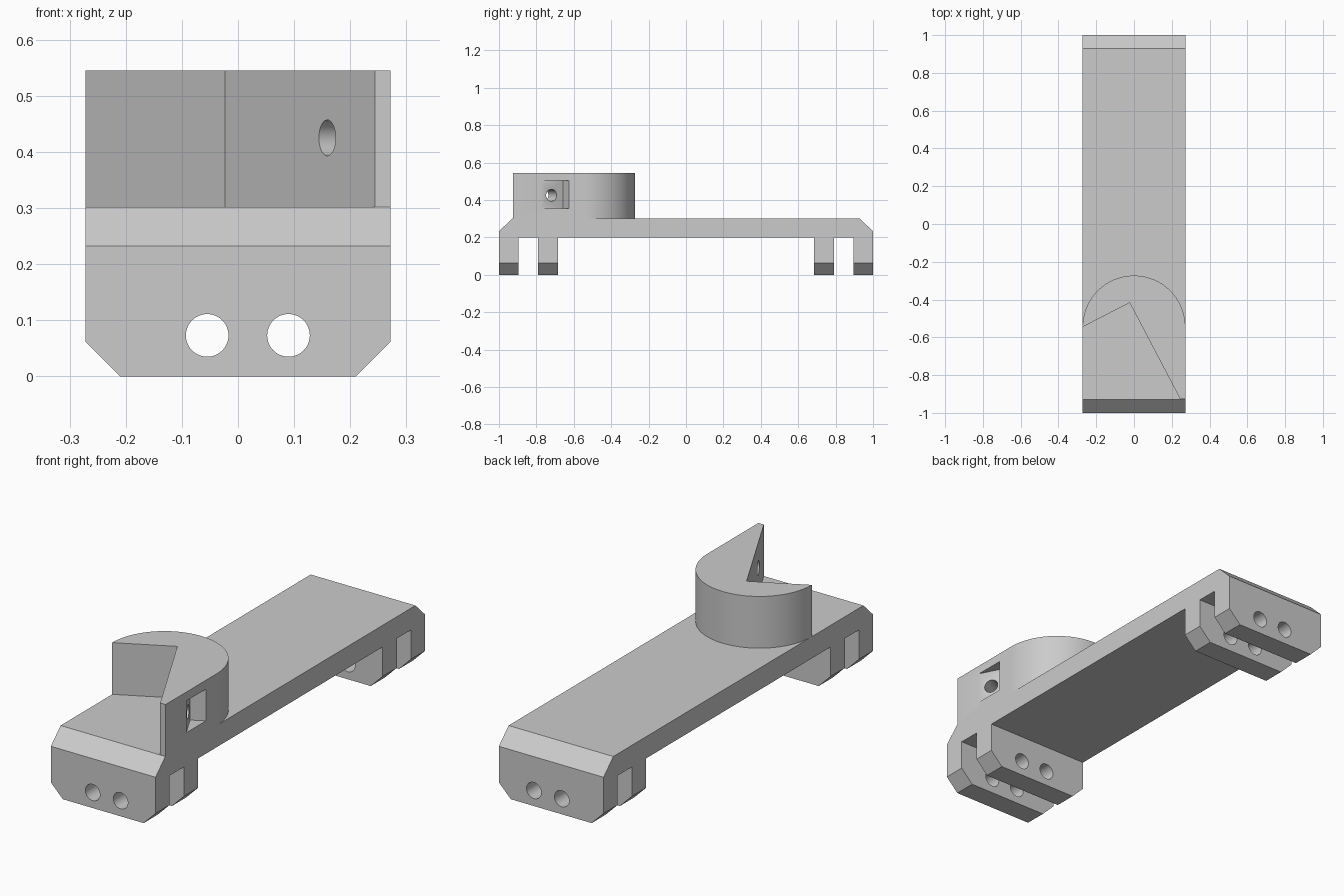
import bpy, bmesh, math
from mathutils import Vector

cube = bpy.data.objects.get("Cube")
if cube:
    bpy.data.objects.remove(cube, do_unlink=True)

grey = bpy.data.materials.new("light grey")
grey.use_nodes = True
colour = (0.6, 0.6, 0.6, 1)
grey.diffuse_color = colour
grey.node_tree.nodes["Principled BSDF"].inputs["Base Color"].default_value = colour

HALF = 0.272      # half width
DECK = 0.302      # top of the deck


def prism(name, profile, axis, start, end):
    """Extrude a 2D profile along x, y or z."""
    place = {"x": lambda a, b, t: (t, a, b),
             "y": lambda a, b, t: (a, t, b),
             "z": lambda a, b, t: (a, b, t)}[axis]
    bm = bmesh.new()
    face = bm.faces.new([bm.verts.new(place(a, b, start)) for a, b in profile])
    new = bmesh.ops.extrude_face_region(bm, geom=[face])["geom"]
    verts = [v for v in new if isinstance(v, bmesh.types.BMVert)]
    bmesh.ops.translate(bm, verts=verts, vec=place(0, 0, end - start))
    bmesh.ops.recalc_face_normals(bm, faces=bm.faces[:])
    mesh = bpy.data.meshes.new(name)
    bm.to_mesh(mesh)
    bm.free()
    mesh.materials.append(grey)
    obj = bpy.data.objects.new(name, mesh)
    bpy.context.collection.objects.link(obj)
    return obj


def drill(name, centre, direction, radius, depth):
    """Cylinder cutter along a direction."""
    bpy.ops.mesh.primitive_cylinder_add(vertices=48, radius=radius, depth=depth, location=centre)
    obj = bpy.context.object
    obj.name = name
    obj.rotation_euler = Vector(direction).to_track_quat("Z", "Y").to_euler()
    obj.data.materials.append(grey)
    return obj


def cut(obj, cutters):
    """Subtract the cutters, then remove them."""
    for c in cutters:
        mod = obj.modifiers.new("cut", "BOOLEAN")
        mod.operation, mod.solver, mod.object = "DIFFERENCE", "EXACT", c
    bpy.context.view_layer.update()
    deps = bpy.context.evaluated_depsgraph_get()
    mesh = bpy.data.meshes.new_from_object(obj.evaluated_get(deps))
    obj.modifiers.clear()
    obj.data = mesh
    for c in cutters:
        bpy.data.objects.remove(c, do_unlink=True)


def smooth(obj):
    bpy.ops.object.select_all(action="DESELECT")
    obj.select_set(True)
    bpy.context.view_layer.objects.active = obj
    bpy.ops.object.shade_smooth_by_angle(angle=math.radians(30))
    mod = obj.modifiers.new("flat areas", "WEIGHTED_NORMAL")
    mod.keep_sharp = True


# Deck with chamfered ends and two legs at each end, as one side profile
half = [(0.685, 0.2), (0.685, 0), (0.79, 0), (0.79, 0.2), (0.895, 0.2),
        (0.895, 0), (1, 0), (1, 0.232), (0.928, DECK)]
base = prism("base", half + [(-y, z) for y, z in reversed(half)], "x", -HALF, HALF)

# Bevelled lower corners of the legs and the bolt holes through them
cutters = []
for s in (-1, 1):
    wedge = [(s * 0.21, 0), (s * HALF, 0.062), (s * 0.4, 0.19), (s * 0.4, -0.1), (s * 0.11, -0.1)]
    cutters.append(prism("corner_cutter", wedge, "y", -1.1, 1.1))
for x in (-0.055, 0.09):
    cutters.append(drill("bolt_cutter", (x, 0, 0.073), (0, 1, 0), 0.038, 2.4))
cut(base, cutters)
smooth(base)

# Upright holder: round back, right-angled notch in front
centre_y = -0.545
arc = [(HALF * math.cos(math.pi * i / 48), centre_y + HALF * math.sin(math.pi * i / 48))
       for i in range(49)]
corner, tip = Vector((-0.023, -0.417)), Vector((0.244, -0.926))
holder = prism("holder", arc + [tuple(corner), tuple(tip), (HALF, tip.y)], "z", DECK, 0.545)

# Nut pocket and screw hole, square to the long notch face
along = (tip - corner).normalized()
out = Vector((-along.y, along.x))
a = Vector((0.212, -0.658))
pocket = [a, a + along * 0.14, a + along * 0.14 + out * 0.2, a + out * 0.2]
screw = corner + along * 0.392
cut(holder, [prism("pocket_cutter", pocket, "z", 0.354, 0.503),
             drill("screw_cutter", (screw.x, screw.y, 0.425), (out.x, out.y, 0), 0.032, 0.4)])
smooth(holder)
